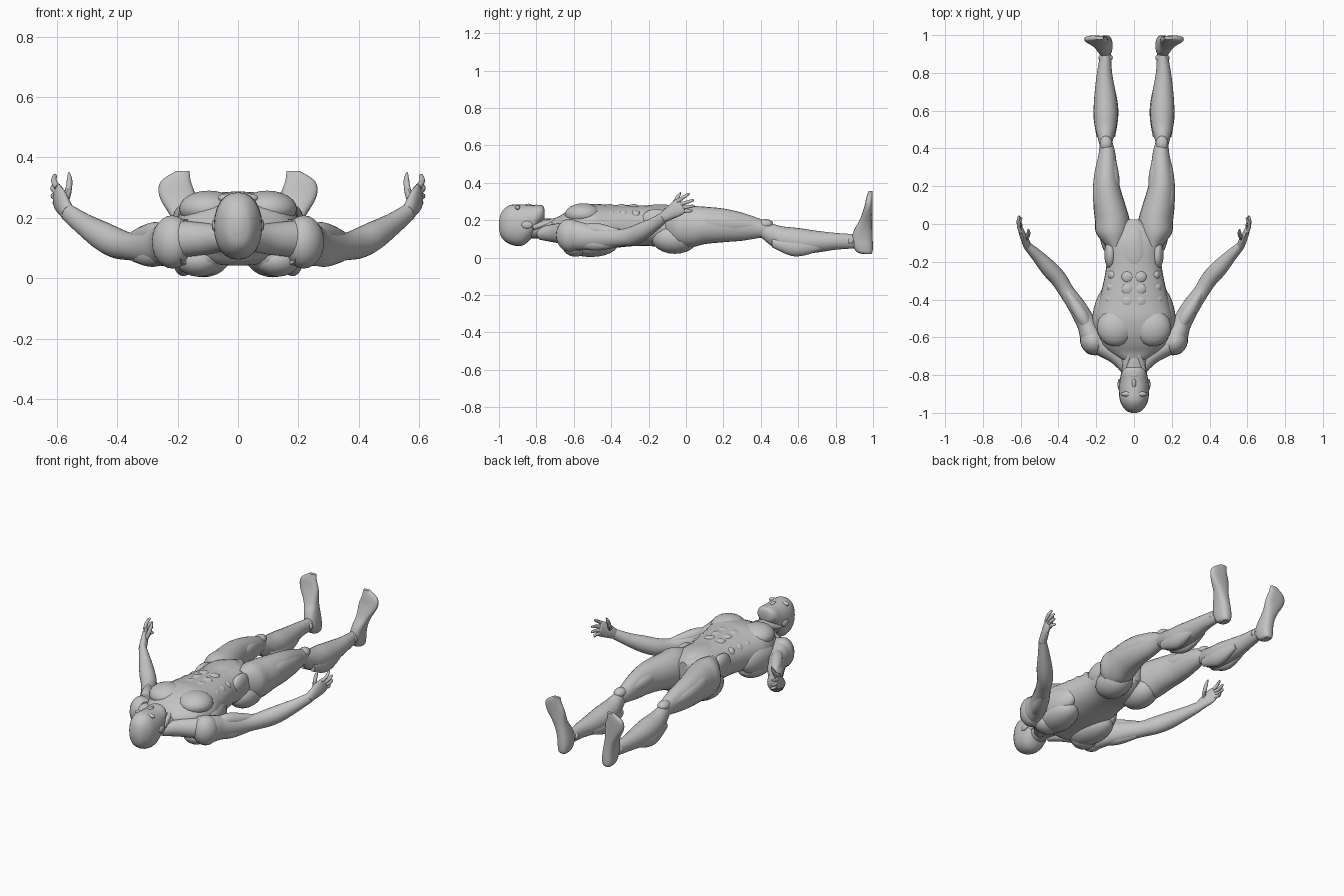
import bpy, bmesh, math
from mathutils import Vector, Matrix

grey = bpy.data.materials.new("plain_grey")
grey.diffuse_color = (0.55, 0.55, 0.55, 1)
X, Y, Z = Vector((1, 0, 0)), Vector((0, 1, 0)), Vector((0, 0, 1))


def finish(name, bm, mirror):
    bmesh.ops.recalc_face_normals(bm, faces=bm.faces)
    me = bpy.data.meshes.new(name)
    bm.to_mesh(me)
    bm.free()
    ob = bpy.data.objects.new(name, me)
    bpy.context.collection.objects.link(ob)
    me.materials.append(grey)
    bpy.context.view_layer.objects.active = ob
    ob.select_set(True)
    bpy.ops.object.shade_smooth_by_angle(angle=math.radians(40))
    ob.select_set(False)
    if mirror:
        m = ob.modifiers.new("other_side", 'MIRROR')
        m.use_mirror_merge = False
    return ob


def spline(rows, steps):
    """Smooth curve through rows of (x, y, z, half width, half height)."""
    out = []
    for i in range(len(rows) - 1):
        p = [rows[max(0, min(len(rows) - 1, i + k))] for k in (-1, 0, 1, 2)]
        for s in range(steps):
            t = s / steps
            out.append([0.5 * (2*b + (c-a)*t + (2*a-5*b+4*c-d)*t*t + (3*b-a-3*c+d)*t**3)
                        for a, b, c, d in zip(*p)])
    return out + [list(rows[-1])]


def tube(name, rows, axis=None, mirror=True, sides=20, steps=4, power=2.0):
    """Loft of rounded sections; axis fixes the section plane, else it follows the path."""
    bm = bmesh.new()
    rows = spline(rows, steps)
    rings = []
    for i, (x, y, z, a, b) in enumerate(rows):
        a, b = max(a, 0.002), max(b, 0.002)
        if axis == 'Y':
            side, up = X, Z
        elif axis == 'Z':
            side, up = X, Y
        else:
            t = Vector(rows[min(i+1, len(rows)-1)][:3]) - Vector(rows[max(i-1, 0)][:3])
            side = t.cross(Z).normalized()
            up = side.cross(t).normalized()
        ring = []
        for k in range(sides):
            c, s = math.cos(2*math.pi*k/sides), math.sin(2*math.pi*k/sides)
            u = math.copysign(abs(c)**(2/power), c)
            v = math.copysign(abs(s)**(2/power), s)
            ring.append(bm.verts.new(Vector((x, y, z)) + side*a*u + up*b*v))
        rings.append(ring)
    for r, q in zip(rings, rings[1:]):
        for k in range(sides):
            n = (k+1) % sides
            bm.faces.new((r[k], r[n], q[n], q[k]))
    bm.faces.new(rings[0])
    bm.faces.new(rings[-1])
    return finish(name, bm, mirror)


def blob(name, centre, radii, mirror=True, turn=0):
    """Ellipsoid muscle, turned about z in degrees."""
    bm = bmesh.new()
    m = (Matrix.Translation(centre) @ Matrix.Rotation(math.radians(turn), 4, 'Z')
         @ Matrix.Diagonal((*radii, 1)))
    bmesh.ops.create_uvsphere(bm, u_segments=20, v_segments=12, radius=1, matrix=m)
    return finish(name, bm, mirror)


def along_y(rows, x=0):
    return [(x, y, z, a, b) for y, z, a, b in rows]


# Head and neck
tube("head", along_y([(-1.0, .175, .015, .02), (-.985, .175, .045, .07), (-.94, .176, .073, .105),
     (-.88, .173, .08, .11), (-.83, .19, .075, .09), (-.79, .225, .066, .056),
     (-.765, .235, .05, .042), (-.757, .235, .03, .025)]), 'Y', False, 24, power=2.2)
tube("neck", along_y([(-.87, .15, .055, .05), (-.78, .155, .06, .052), (-.66, .15, .08, .06)]), 'Y', False)
blob("ear", (.078, -.85, .175), (.009, .03, .02))
blob("nose", (0, -.843, .268), (.014, .03, .02), False)
blob("brow", (.035, -.9, .266), (.032, .014, .014))
blob("eye", (.034, -.872, .256), (.018, .011, .014))
blob("lips", (0, -.8, .274), (.026, .011, .009), False)
tube("neck_tendon", [(.06, -.82, .16, .014, .014), (.04, -.74, .185, .016, .016), (.015, -.66, .21, .012, .012)])

# Trunk
tube("torso", along_y([(-.72, .155, .06, .05), (-.68, .15, .13, .07), (-.64, .145, .175, .1),
     (-.58, .157, .195, .115), (-.5, .165, .205, .122), (-.42, .165, .188, .118),
     (-.3, .17, .16, .11), (-.2, .17, .145, .108), (-.1, .165, .155, .112),
     (-.04, .165, .125, .1), (.025, .18, .03, .07)]), 'Y', False, 32, power=2.25)
tube("trapezius", [(.03, -.78, .13, .03, .035), (.09, -.7, .13, .045, .05), (.18, -.645, .13, .05, .06)])
blob("chest_muscle", (.097, -.548, .23), (.099, .1, .06), turn=8)
blob("back_muscle", (.115, -.51, .075), (.09, .15, .072), turn=-6)
blob("shoulder_blade", (.13, -.59, .06), (.075, .07, .055))
blob("side_muscle", (.165, -.46, .13), (.05, .13, .08), turn=12)
for i, y in enumerate((-.41, -.345, -.28)):
    blob(f"abdominal_{i + 1}", (.034, y, .266), (.034, .034, .02))
    blob(f"rib_muscle_{i + 1}", (.125 - .008*i, y + .01, .225), (.03, .03, .03), turn=30)
blob("lower_abdomen", (0, -.14, .25), (.07, .13, .034), False)
blob("waist_muscle", (.125, -.16, .2), (.032, .08, .06))
blob("buttock", (.092, -.06, .105), (.088, .125, .085))

# Legs
tube("thigh", [(.1, -.12, .18, .045, .08), (.112, -.05, .17, .088, .108), (.115, .02, .165, .092, .112),
     (.13, .1, .172, .085, .1), (.145, .2, .172, .07, .09), (.145, .3, .165, .056, .075),
     (.143, .38, .158, .043, .055), (.148, .44, .15, .032, .04)], 'Y', sides=24)
tube("outer_thigh_muscle", [(.16, -.02, .2, .02, .02), (.178, .12, .19, .038, .055),
     (.177, .26, .18, .034, .045), (.165, .38, .17, .018, .02)], 'Y')
tube("inner_thigh_muscle", [(.1, .12, .19, .02, .03), (.11, .25, .185, .032, .042),
     (.125, .37, .175, .022, .026)], 'Y')
blob("kneecap", (.148, .425, .178), (.033, .042, .028))
tube("calf", [(.15, .39, .152, .025, .034), (.15, .46, .12, .043, .06), (.15, .52, .1, .058, .066),
     (.15, .6, .088, .064, .07), (.153, .7, .085, .055, .058), (.156, .8, .087, .04, .045),
     (.15, .9, .087, .028, .038)], 'Y', sides=24)
for name, x in (("inner_calf_muscle", .118), ("outer_calf_muscle", .18)):
    tube(name, [(x, .46, .08, .018, .025), (x, .56, .06, .034, .05),
         (x, .64, .058, .032, .045), (x, .74, .065, .012, .018)], 'Y')
blob("ankle", (.15, .88, .088), (.038, .025, .026))

# Feet stand upright with the soles at the far end
tube("foot", [(.15, .968, .018, .02, .02), (.15, .955, .03, .03, .042), (.15, .946, .06, .036, .053),
     (.153, .942, .1, .037, .056), (.163, .948, .15, .038, .048), (.178, .962, .2, .043, .034),
     (.2, .975, .27, .06, .022), (.206, .981, .32, .05, .017), (.183, .986, .355, .022, .01)],
     'Z', sides=24, power=2.6)

# Arms
tube("arm", [(.17, -.64, .12, .06, .075), (.22, -.6, .118, .062, .08), (.25, -.53, .11, .052, .07),
     (.30, -.44, .105, .047, .058), (.355, -.36, .105, .041, .046), (.40, -.29, .115, .044, .05),
     (.45, -.235, .14, .044, .048), (.51, -.17, .178, .033, .037), (.565, -.115, .218, .022, .029)], sides=24)
blob("shoulder", (.218, -.622, .12), (.066, .075, .088), turn=-25)
tube("biceps", [(.235, -.57, .14, .02, .025), (.268, -.5, .15, .034, .036), (.31, -.43, .14, .032, .034),
     (.36, -.35, .13, .015, .018)])
tube("triceps", [(.24, -.57, .08, .025, .03), (.285, -.48, .075, .036, .038), (.34, -.38, .078, .022, .025)])
tube("forearm_muscle", [(.35, -.35, .125, .018, .02), (.42, -.265, .145, .028, .03),
     (.47, -.215, .17, .024, .024), (.52, -.16, .195, .012, .014)])
blob("elbow", (.385, -.3, .085), (.025, .025, .02), turn=35)

# Hands
tube("palm", [(.563, -.12, .215, .021, .028), (.575, -.09, .235, .021, .035), (.592, -.05, .262, .017, .044),
     (.6, -.025, .278, .012, .041), (.602, -.018, .282, .006, .034)])
tips = [(.598, .035, .25), (.61, .045, .277), (.612, .042, .308), (.608, .018, .343)]
for i, tip in enumerate(tips):
    s = -.031 + .0205*i
    base = Vector((.598, -.03 - .55*s, .275 + .83*s))
    tip = Vector(tip)
    mid = (base + tip)/2 + Vector((.007, 0, 0))
    tube(f"finger_{i + 1}", [(*base, .01, .011), (*mid, .0095, .0095),
         (*base.lerp(tip, .9), .007, .007), (*tip, .002, .002)], sides=10)
tube("thumb", [(.575, -.085, .25, .012, .016), (.562, -.062, .29, .011, .013),
     (.558, -.042, .325, .009, .01), (.56, -.028, .35, .003, .003)], sides=10)
